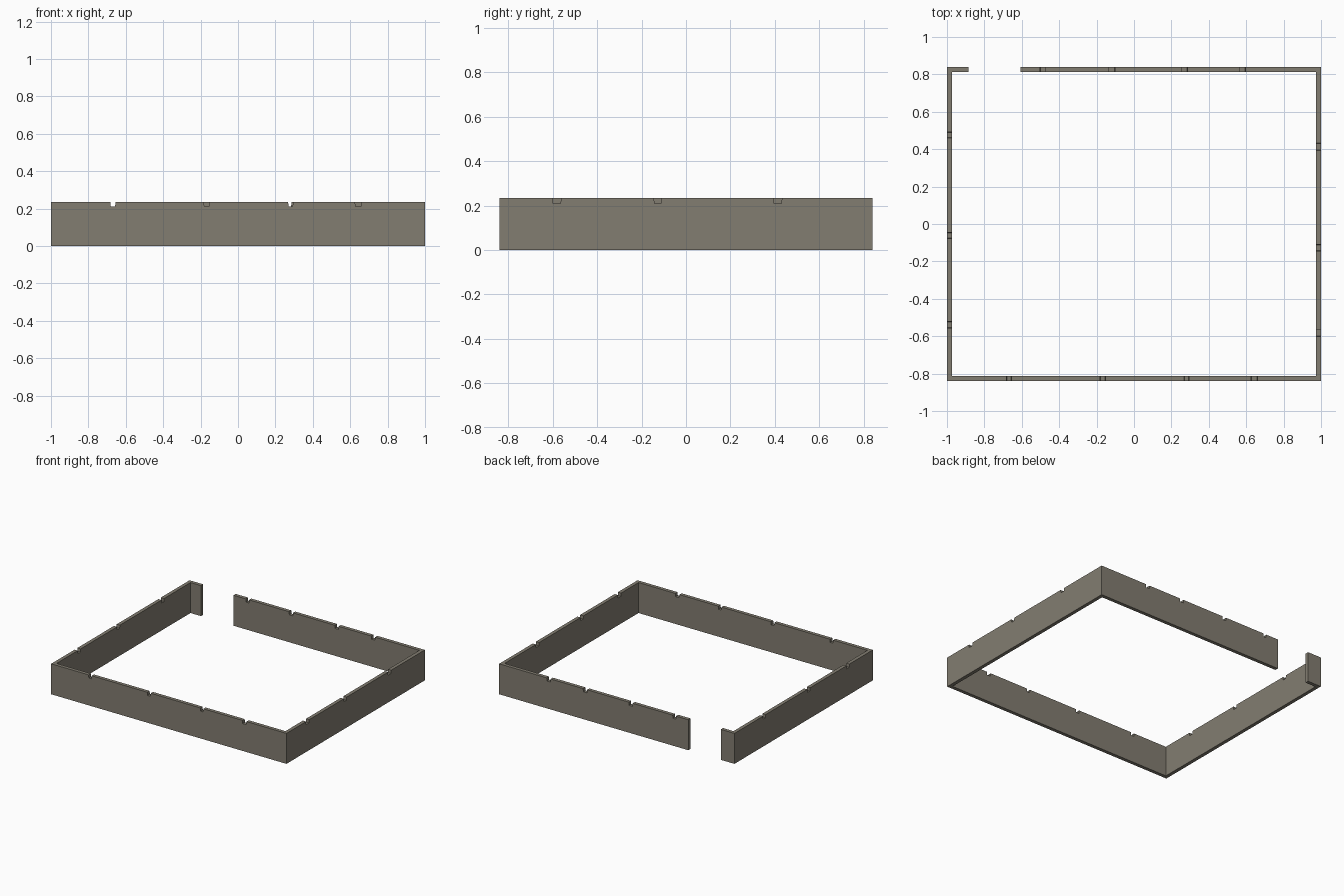
import bpy, bmesh

if "Cube" in bpy.data.objects:
    bpy.data.objects.remove(bpy.data.objects["Cube"])

H, T, X, Y = 0.234, 0.027, 1.0, 0.84   # height, thickness, half sizes
DEPTH, TAPER = 0.024, 0.002            # notch depth and narrowing

stone = bpy.data.materials.new("grey brown stone")
stone.diffuse_color = (0.225, 0.205, 0.165, 1)
stone.use_nodes = True
stone.node_tree.nodes["Principled BSDF"].inputs["Base Color"].default_value = stone.diffuse_color


def wall(name, axis, start, end, outer, inner, notches=()):
    """Wall along an axis: notched side profile extruded through its thickness."""
    prof = [(start, 0), (start, H)]
    for a, b in notches:
        prof += [(a, H), (a + TAPER, H - DEPTH), (b - TAPER, H - DEPTH), (b, H)]
    prof += [(end, H), (end, 0)]
    bm = bmesh.new()
    place = (lambda u, d, z: (u, d, z)) if axis == "x" else (lambda u, d, z: (d, u, z))
    face = bm.faces.new([bm.verts.new(place(u, outer, z)) for u, z in prof])
    ext = bmesh.ops.extrude_face_region(bm, geom=[face], use_keep_orig=True)
    verts = [g for g in ext["geom"] if isinstance(g, bmesh.types.BMVert)]
    bmesh.ops.translate(bm, verts=verts, vec=place(0, inner - outer, 0))
    bmesh.ops.recalc_face_normals(bm, faces=bm.faces)
    me = bpy.data.meshes.new(name)
    bm.to_mesh(me)
    bm.free()
    me.materials.append(stone)
    bpy.context.collection.objects.link(bpy.data.objects.new(name, me))


# front wall, full width
wall("front_wall", "x", -X, X, -Y, -Y + T,
     [(-0.682, -0.655), (-0.182, -0.153), (0.268, 0.294), (0.626, 0.66)])
# back wall, split by the doorway
wall("back_wall_long", "x", -0.608, X, Y, Y - T,
     [(-0.503, -0.475), (-0.135, -0.102), (0.253, 0.286), (0.563, 0.596)])
wall("back_wall_stub", "x", -X, -0.884, Y, Y - T)
# side walls, fitted between front and back
wall("left_wall", "y", -Y + T, Y - T, -X, -X + T,
     [(-0.556, -0.521), (-0.078, -0.045), (0.461, 0.492)])
wall("right_wall", "y", -Y + T, Y - T, X, X - T,
     [(-0.602, -0.563), (-0.144, -0.11), (0.394, 0.432)])
